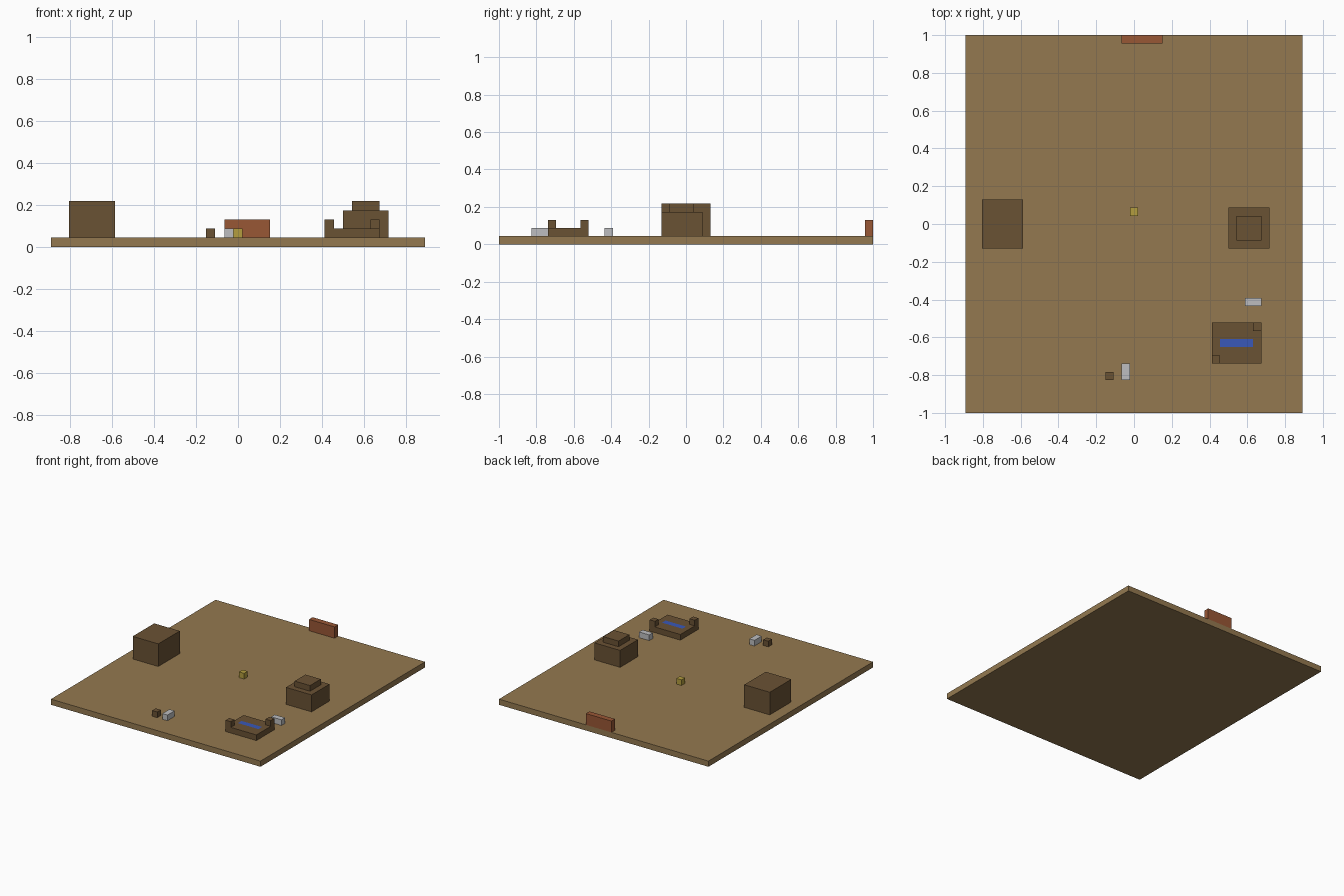
import bpy
import bmesh
from mathutils import Vector

cube = bpy.data.objects.get("Cube")
if cube:
    bpy.data.objects.remove(cube, do_unlink=True)

U = 1 / 23  # size of one block


def linear(c):
    c /= 255
    return c / 12.92 if c <= 0.04045 else ((c + 0.055) / 1.055) ** 2.4


def material(name, *rgb):
    mat = bpy.data.materials.new(name)
    colour = [linear(c) for c in rgb] + [1]
    mat.use_nodes = True
    mat.diffuse_color = colour
    for node in mat.node_tree.nodes:
        if node.type == "BSDF_PRINCIPLED":
            node.inputs["Base Color"].default_value = colour
    return mat


tan = material("tan ground", 148, 121, 80)
brown = material("dark brown", 106, 82, 52)
rust = material("rust red", 153, 87, 53)
yellow = material("mustard yellow", 180, 158, 62)
grey = material("light grey", 189, 190, 192)
blue = material("water blue", 58, 88, 184)


def box(name, mat, x, y, z):
    """Box spanning the given ranges, measured in blocks."""
    bm = bmesh.new()
    bmesh.ops.create_cube(bm, size=1)
    for v in bm.verts:
        v.co = Vector(r[0] if c < 0 else r[1] for c, r in zip(v.co, (x, y, z))) * U
    mesh = bpy.data.meshes.new(name)
    bm.to_mesh(mesh)
    bm.free()
    mesh.materials.append(mat)
    obj = bpy.data.objects.new(name, mesh)
    bpy.context.collection.objects.link(obj)
    return obj


# Ground and large blocks
box("ground_slab", tan, (-20.5, 20.5), (-23, 23), (0, 1))
box("left_house", brown, (-18.5, -13.5), (-3, 3), (1, 5))
box("right_house_base", brown, (11.5, 16.5), (-3, 2), (1, 4))
box("right_house_roof", brown, (12.5, 15.5), (-2, 1), (4, 5))
box("back_gate", rust, (-1.5, 3.5), (22, 23), (1, 3))

# Small blocks
box("centre_marker", yellow, (-0.5, 0.5), (1, 2), (1, 2))
box("pool_bench", grey, (13.5, 15.5), (-10, -9), (1, 2))
box("front_bench", grey, (-1.5, -0.5), (-19, -17), (1, 2))
box("front_stump", brown, (-3.5, -2.5), (-19, -18), (1, 2))

# Pool with corner posts
pool = box("pool_base", brown, (9.5, 15.5), (-17, -12), (1, 2))
box("pool_front_post", brown, (9.5, 10.5), (-17, -16), (2, 3))
box("pool_back_post", brown, (14.5, 15.5), (-13, -12), (2, 3))

# Water strip cut into the pool's top face
pool.data.materials.append(blue)
bm = bmesh.new()
bm.from_mesh(pool.data)
for axis, cuts in (((1, 0, 0), (10.5, 14.5)), ((0, 1, 0), (-15, -14))):
    for cut in cuts:
        bmesh.ops.bisect_plane(bm, geom=bm.verts[:] + bm.edges[:] + bm.faces[:],
                               plane_co=Vector(axis) * cut * U, plane_no=axis)
bm.normal_update()
for f in bm.faces:
    c = f.calc_center_median() / U
    if f.normal.z > 0.9 and 10.5 < c.x < 14.5 and -15 < c.y < -14:
        f.material_index = 1
bm.to_mesh(pool.data)
bm.free()
